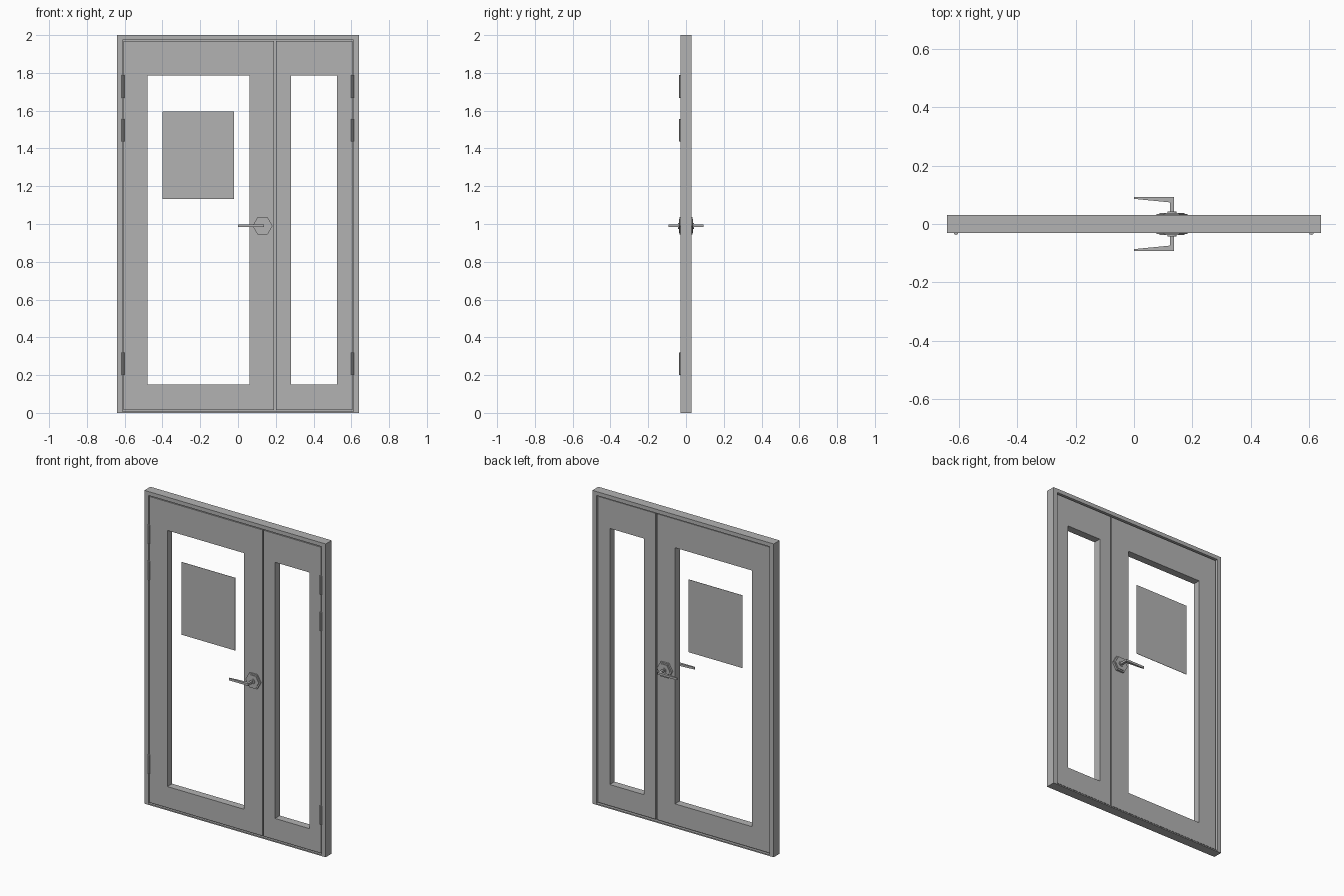
import bpy, bmesh, math

if "Cube" in bpy.data.objects:
    bpy.data.objects.remove(bpy.data.objects["Cube"])

grey = bpy.data.materials.new("painted_grey")
grey.diffuse_color = (0.45, 0.45, 0.45, 1)
grey.use_nodes = True
grey.node_tree.nodes["Principled BSDF"].inputs["Base Color"].default_value = grey.diffuse_color


def finish(name, bm):
    bmesh.ops.recalc_face_normals(bm, faces=bm.faces)
    me = bpy.data.meshes.new(name)
    bm.to_mesh(me)
    bm.free()
    me.materials.append(grey)
    ob = bpy.data.objects.new(name, me)
    bpy.context.collection.objects.link(ob)
    return ob


def prism(name, pts, axis, a, b):
    """Extrude a 2D outline along y (points are x, z) or z (points are x, y)."""
    bm = bmesh.new()

    def put(p, d):
        return bm.verts.new((p[0], d, p[1]) if axis == 'y' else (p[0], p[1], d))
    lo = [put(p, a) for p in pts]
    hi = [put(p, b) for p in pts]
    n = len(pts)
    bm.faces.new(lo)
    bm.faces.new(hi)
    for i in range(n):
        j = (i + 1) % n
        bm.faces.new((lo[i], lo[j], hi[j], hi[i]))
    return finish(name, bm)


def rect(x0, x1, z0, z1):
    return [(x0, z0), (x1, z0), (x1, z1), (x0, z1)]


def ring(name, outer, inner, y0, y1):
    """Rectangular panel with a rectangular opening."""
    bm = bmesh.new()
    v = [[bm.verts.new((x, y, z)) for x, z in rect(*r)]
         for r, y in ((outer, y0), (inner, y0), (inner, y1), (outer, y1))]
    for k in range(4):
        a, b = v[k], v[(k + 1) % 4]
        for i in range(4):
            j = (i + 1) % 4
            bm.faces.new((a[i], a[j], b[j], b[i]))
    return finish(name, bm)


def ngon(cx, cz, r, n):
    return [(cx + r * math.cos(2 * math.pi * i / n),
             cz + r * math.sin(2 * math.pi * i / n)) for i in range(n)]


# Outer frame with a recessed stop behind the door edges
ring("door_frame", (-0.64, 0.64, 0, 2), (-0.612, 0.612, 0.008, 1.975), -0.03, 0.03)
ring("frame_stop", (-0.615, 0.615, 0.006, 1.978), (-0.602, 0.602, 0.018, 1.964), -0.015, 0.013)

# Wide door and narrow door, each with a tall opening
ring("wide_door", (-0.606, 0.19, 0.015, 1.968), (-0.48, 0.062, 0.15, 1.785), -0.026, 0.022)
ring("narrow_door", (0.2, 0.606, 0.015, 1.968), (0.28, 0.523, 0.15, 1.785), -0.026, 0.022)
prism("meeting_strip", rect(0.186, 0.204, 0.016, 1.967), 'y', -0.015, 0.013)

# Thin notice panel in the middle of the wide opening
prism("notice_panel", rect(-0.4, -0.02, 1.132, 1.596), 'y', -0.001, 0.001)

# Three hinge barrels on each side
for side, x in (("left", -0.609), ("right", 0.607)):
    for i, z in enumerate((0.26, 1.497, 1.728)):
        pts = [(px, -0.03 + 0.9 * (py + 0.03)) for px, py in ngon(x, -0.03, 0.008, 8)]
        hinge = prism(f"{side}_hinge_{i + 1}", pts, 'z', z - 0.06, z + 0.06)

# Handle set on both faces: hexagonal rose, raised hexagon, round hub, bent lever
HX, HZ = 0.13, 0.99
for side, s in (("front", -1), ("back", 1)):
    prism(side + "_rose", ngon(HX, HZ, 0.053, 6), 'y', s * 0.02, s * 0.034)
    prism(side + "_rose_cap", ngon(HX, HZ, 0.043, 6), 'y', s * 0.03, s * 0.038)
    prism(side + "_hub", ngon(HX, HZ, 0.016, 12), 'y', s * 0.036, s * 0.042)
    prism(side + "_lever",
          [(0.123, s * 0.036), (0.137, s * 0.036), (0.137, s * 0.093),
           (0.0, s * 0.093), (0.0, s * 0.086), (0.123, s * 0.074)],
          'z', HZ - 0.007, HZ + 0.007)
